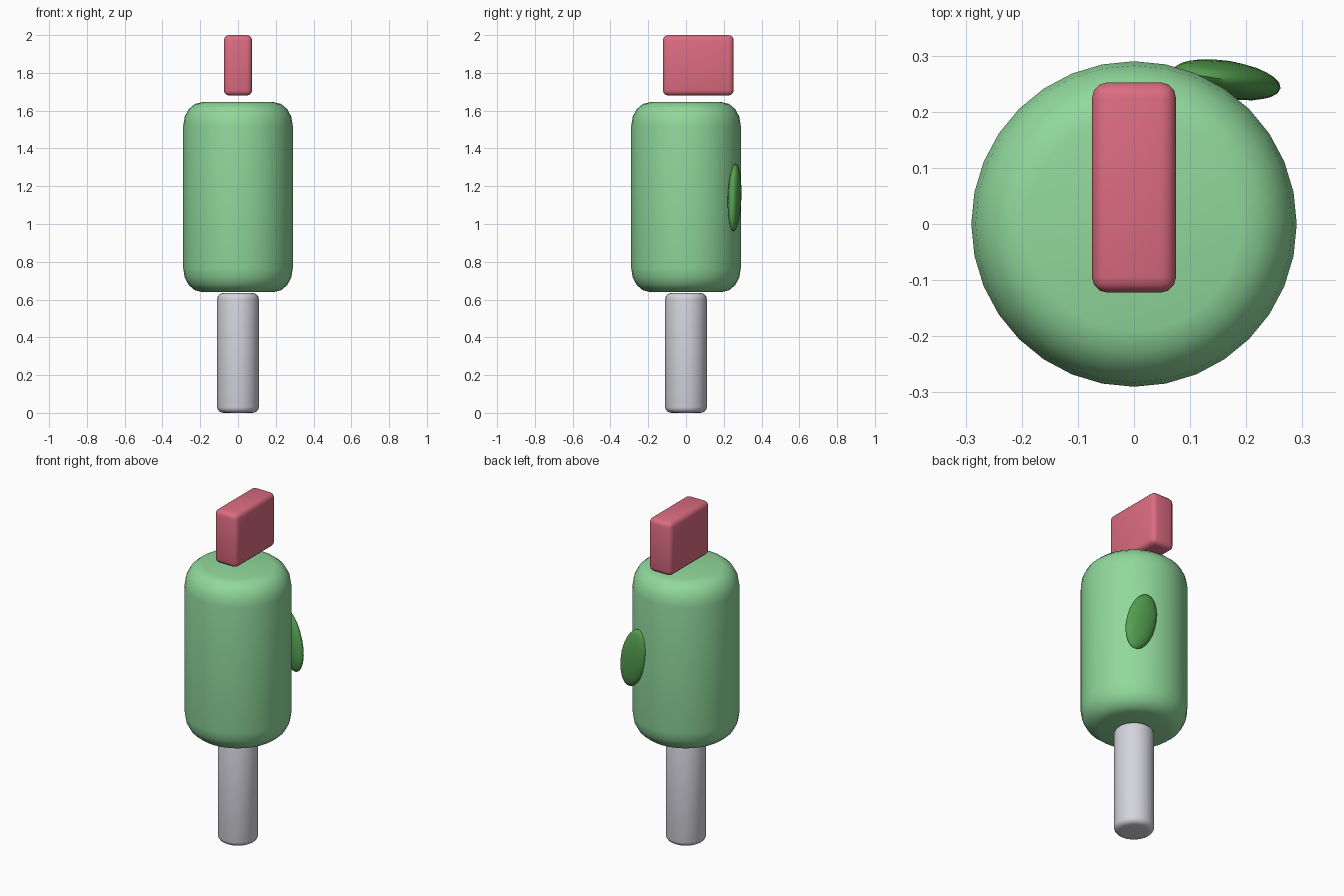
import bpy, bmesh
from math import sin, cos, pi, radians
from mathutils import Matrix, Euler

cube = bpy.data.objects.get("Cube")
if cube:
    bpy.data.objects.remove(cube, do_unlink=True)


def material(name, r, g, b):
    m = bpy.data.materials.new(name)
    m.use_nodes = True
    m.diffuse_color = (r, g, b, 1)
    m.node_tree.nodes["Principled BSDF"].inputs["Base Color"].default_value = (r, g, b, 1)
    return m


green = material("light green", 0.28, 0.69, 0.33)
leaf_green = material("leaf green", 0.09, 0.35, 0.08)
red = material("soft red", 0.72, 0.15, 0.22)
grey = material("pale grey", 0.66, 0.66, 0.72)


def finish(name, bm, mat):
    bmesh.ops.recalc_face_normals(bm, faces=bm.faces)
    mesh = bpy.data.meshes.new(name)
    bm.to_mesh(mesh)
    bm.free()
    mesh.materials.append(mat)
    ob = bpy.data.objects.new(name, mesh)
    bpy.context.collection.objects.link(ob)
    bpy.ops.object.select_all(action='DESELECT')
    ob.select_set(True)
    bpy.context.view_layer.objects.active = ob
    bpy.ops.object.shade_smooth_by_angle(angle=radians(40))
    return ob


def rounded_cylinder(name, radius, z0, z1, round_r, round_z, sides, mat, steps=4):
    """Lathe a capped profile with elliptical rounded rims."""
    arc = [i * pi / 2 / steps for i in range(steps + 1)]
    inner = radius - round_r
    profile = [(inner + round_r * sin(a), z0 + round_z * (1 - cos(a))) for a in arc]
    profile += [(inner + round_r * cos(a), z1 - round_z * (1 - sin(a))) for a in arc]
    bm = bmesh.new()
    rings = [[bm.verts.new((r * cos(2 * pi * k / sides), r * sin(2 * pi * k / sides), z))
              for k in range(sides)] for r, z in profile]
    for low, high in zip(rings, rings[1:]):
        for k in range(sides):
            n = (k + 1) % sides
            bm.faces.new((low[k], low[n], high[n], high[k]))
    bm.faces.new(rings[0])
    bm.faces.new(rings[-1])
    return finish(name, bm, mat)


# Handle and main body
rounded_cylinder("stick", 0.11, 0.0, 0.635, 0.035, 0.03, 24, grey)
rounded_cylinder("body", 0.29, 0.64, 1.645, 0.1, 0.125, 32, green)

# Rounded block floating above the body
bm = bmesh.new()
bmesh.ops.create_cube(bm, size=1, matrix=Matrix.Diagonal((0.15, 0.375, 0.32, 1)))
bmesh.ops.bevel(bm, geom=bm.edges[:], offset=0.028, segments=3, profile=0.5, affect='EDGES')
block = finish("top_block", bm, red)
block.location = (0, 0.065, 1.84)

# Leaf set into the back of the body
bm = bmesh.new()
bmesh.ops.create_icosphere(bm, subdivisions=3, radius=1,
                           matrix=Matrix.Diagonal((0.088, 0.034, 0.185, 1)))
leaf = finish("leaf", bm, leaf_green)
leaf.location = (0.165, 0.257, 1.14)
leaf.rotation_euler = Euler((0, radians(-15), radians(-9)))
